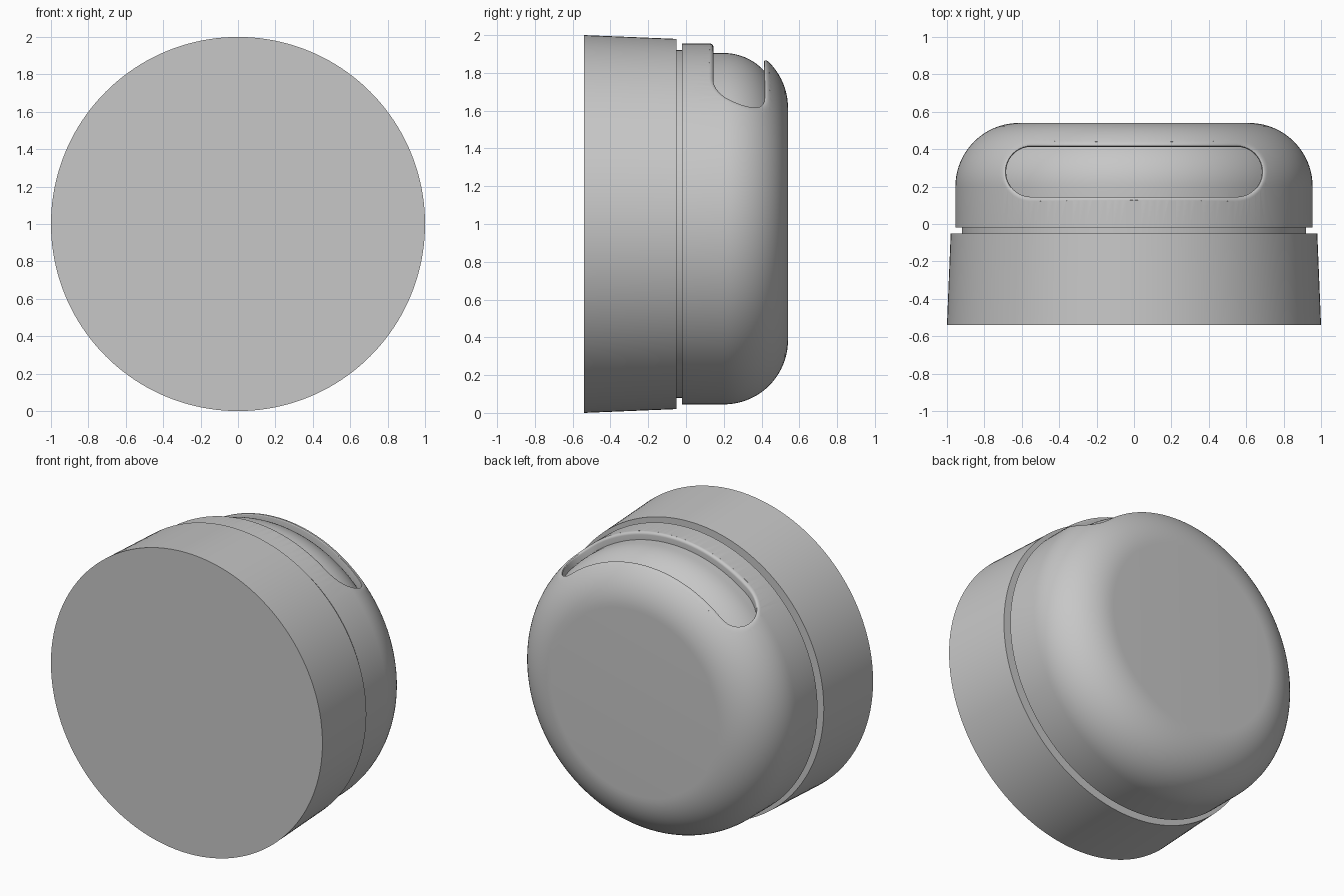
import bpy, bmesh
from math import sin, cos, pi, sqrt, radians

if "Cube" in bpy.data.objects:
    bpy.data.objects.remove(bpy.data.objects["Cube"])

grey = bpy.data.materials.new("plain_grey")
grey.use_nodes = True
colour = (0.57, 0.57, 0.57, 1)
grey.diffuse_color = colour
grey.node_tree.nodes["Principled BSDF"].inputs["Base Color"].default_value = colour

RADIUS, FILLET, BEND = 0.955, 0.34, 0.2   # cover radius, edge rounding, where rounding starts
CORE = RADIUS - FILLET
DEPTH = 0.05                              # recess depth


def loft(name, rings):
    """Closed solid through a stack of equal rings."""
    bm = bmesh.new()
    loops = [[bm.verts.new(p) for p in ring] for ring in rings]
    for a, b in zip(loops, loops[1:]):
        for i in range(len(a)):
            j = (i + 1) % len(a)
            bm.faces.new((a[i], a[j], b[j], b[i]))
    bm.faces.new(loops[0])
    bm.faces.new(loops[-1])
    bmesh.ops.recalc_face_normals(bm, faces=bm.faces)
    mesh = bpy.data.meshes.new(name)
    bm.to_mesh(mesh)
    bm.free()
    mesh.materials.append(grey)
    obj = bpy.data.objects.new(name, mesh)
    bpy.context.collection.objects.link(obj)
    return obj


def lathe(name, profile, segments=160):
    """Turn (y, radius) points about the horizontal axis at z = 1."""
    turn = [2 * pi * i / segments for i in range(segments)]
    return loft(name, [[(r * cos(a), y, 1 + r * sin(a)) for a in turn] for y, r in profile])


def activate(obj):
    bpy.ops.object.select_all(action='DESELECT')
    obj.select_set(True)
    bpy.context.view_layer.objects.active = obj


def subtract(obj, tool):
    mod = obj.modifiers.new("cut", 'BOOLEAN')
    mod.operation, mod.solver, mod.object = 'DIFFERENCE', 'EXACT', tool
    activate(obj)
    bpy.ops.object.modifier_apply(modifier=mod.name)
    bpy.data.objects.remove(tool)


def cover_profile(inset, steps=20):
    r = FILLET - inset
    arc = [pi / 2 * i / steps for i in range(steps + 1)]
    return [(-0.02, RADIUS - inset)] + [(BEND + r * sin(a), CORE + r * cos(a)) for a in arc]


def cover_height(x, y, inset):
    """Height of the cover's upper surface, sunk by inset."""
    d = max(0, y - BEND)
    radius = CORE + sqrt((FILLET - inset) ** 2 - d * d)
    return 1 + sqrt(radius ** 2 - x * x)


def slot_ring(grow, inset=0, level=None, half=0.55, mid=0.279, r=0.134, steps=20):
    """Long rounded outline, wider on sloping ground, at a level or following the cover."""
    ring = []
    for side in (1, -1):
        points = [(side * half, a * pi / steps - pi / 2 + (pi if side < 0 else 0))
                  for a in range(steps + 1)]
        # Extra points along the straight run to the other end
        straight = [(side * half * (1 - 2 * k / 24), points[-1][1]) for k in range(1, 24)]
        for cx, a in points + straight:
            x, y = cx + r * cos(a), mid + r * sin(a)
            z = cover_height(x, y, 0)
            d = max(0, y - BEND) / FILLET
            slope = sqrt(1 - d * d) * (z - 1) / sqrt(x * x + (z - 1) ** 2)
            g = grow * (3 - 2 * slope)
            x, y = x + g * cos(a), y + g * sin(a)
            ring.append((x, y, cover_height(x, y, inset) if level is None else level))
    return ring


# Tapered base and the narrow neck behind it
base = lathe("base", [(-0.54, 1.0), (-0.05, 0.98)])
neck = lathe("neck", [(-0.06, 0.92), (-0.01, 0.92)])

# Rounded cover
cover = lathe("cover", cover_profile(0))

# Finger recess with a rounded lip and a floor parallel to the cover
lip = 0.018
rings = [slot_ring(0, level=1.3)]
for k in range(7):
    t = pi / 2 * k / 6
    rings.append(slot_ring(lip * (1 - cos(t)), lip * (1 - sin(t))))
rings.append(slot_ring(lip * 1.1, -0.003))
rings.append(slot_ring(lip * 1.1, level=2.1))
cutter = loft("recess_cutter", rings)
subtract(cutter, lathe("recess_floor", cover_profile(DEPTH)))
subtract(cover, cutter)

for part in (base, neck, cover):
    activate(part)
    bpy.ops.object.shade_smooth_by_angle(angle=radians(30))
